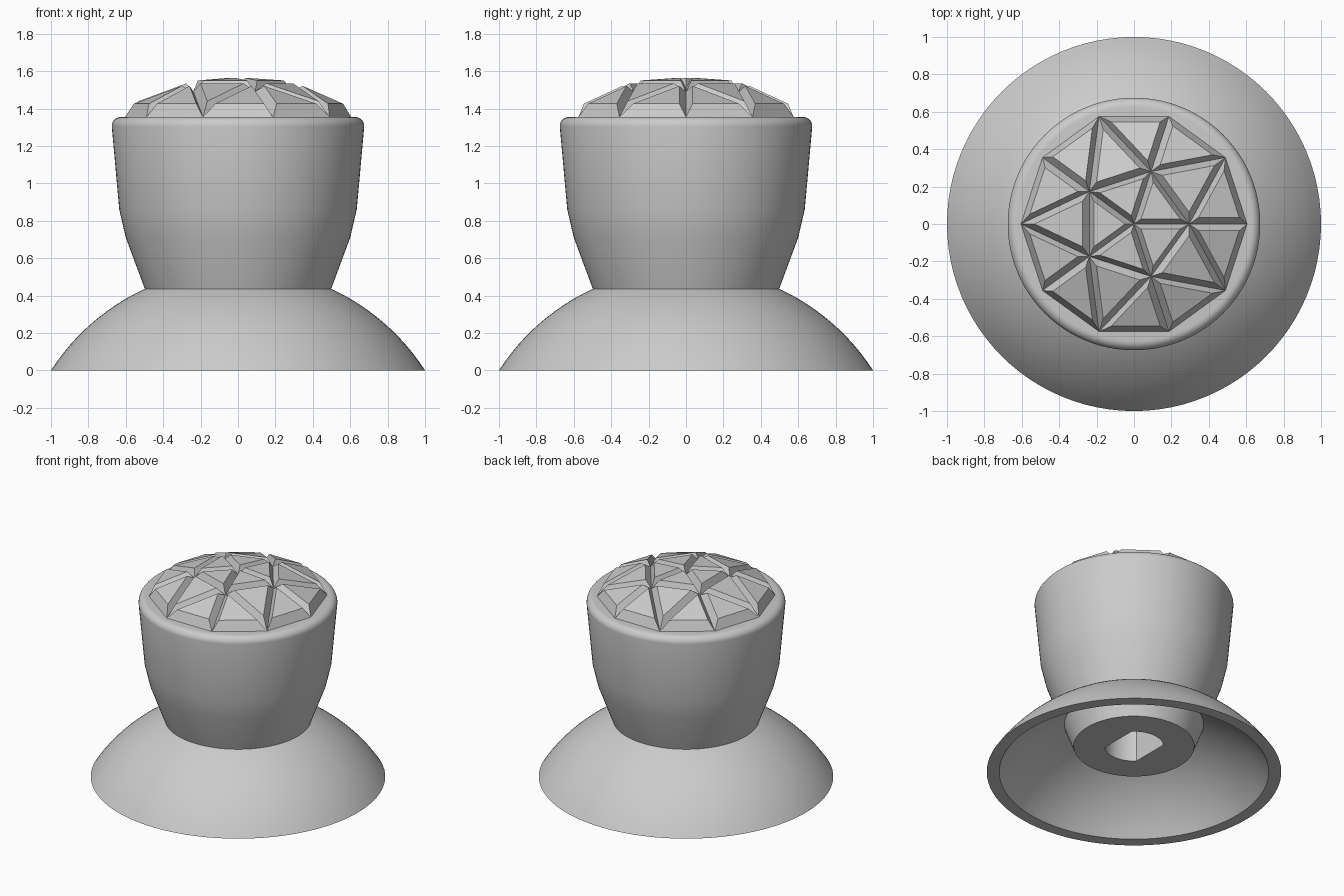
import bpy, bmesh
from math import sin, cos, pi, sqrt, radians
from mathutils import Vector

cube = bpy.data.objects.get("Cube")
if cube:
    bpy.data.objects.remove(cube, do_unlink=True)

SEGMENTS = 96
grey = bpy.data.materials.new("plain grey")
grey.use_nodes = True
grey.diffuse_color = (0.6, 0.6, 0.6, 1)
grey.node_tree.nodes["Principled BSDF"].inputs["Base Color"].default_value = grey.diffuse_color


def finish(name, bm):
    bmesh.ops.remove_doubles(bm, verts=bm.verts, dist=0.0005)
    bmesh.ops.recalc_face_normals(bm, faces=bm.faces)
    mesh = bpy.data.meshes.new(name)
    bm.to_mesh(mesh)
    bm.free()
    mesh.materials.append(grey)
    obj = bpy.data.objects.new(name, mesh)
    bpy.context.collection.objects.link(obj)
    return obj


def lathe(name, profile, closed=False):
    """Spin a (radius, height) profile round the z axis."""
    bm = bmesh.new()
    verts = [bm.verts.new((r, 0, z)) for r, z in profile]
    pairs = list(zip(verts, verts[1:]))
    if closed:
        pairs.append((verts[-1], verts[0]))
    edges = [bm.edges.new(p) for p in pairs]
    bmesh.ops.spin(bm, geom=verts + edges, cent=(0, 0, 0), axis=(0, 0, 1),
                   angle=2 * pi, steps=SEGMENTS, use_merge=True)
    return finish(name, bm)


def activate(obj):
    bpy.ops.object.select_all(action='DESELECT')
    obj.select_set(True)
    bpy.context.view_layer.objects.active = obj


def smooth(obj):
    activate(obj)
    bpy.ops.object.shade_smooth_by_angle(angle=radians(30))


# Hollow domed skirt: two concentric arcs joined by a flat rim
def arc(r_start, r_end, steps=16):
    drop = 0.645
    size = r_start ** 2 + drop ** 2
    radii = [r_start + (r_end - r_start) * i / steps for i in range(steps + 1)]
    return [(r, sqrt(size - r * r) - drop) for r in radii]


skirt = lathe("domed_skirt", arc(1.0, 0.47) + arc(0.915, 0.44)[::-1], closed=True)
smooth(skirt)

# Flared stem with a rounded upper lip, reaching down inside the skirt
lip = [(0.625 + 0.05 * cos(a * pi / 16), 1.305 + 0.05 * sin(a * pi / 16)) for a in range(9)]
stem = lathe("stem", [(0, 0.2), (0.41, 0.2), (0.498, 0.435), (0.6, 0.71), (0.635, 0.86)]
             + lip + [(0, 1.355)])

# Shaft socket: a round hole with two flat sides
cutter = lathe("socket_cutter", [(0, 0), (0.2, 0), (0.2, 0.8), (0, 0.8)])
for v in cutter.data.vertices:
    v.co.x = max(-0.141, min(0.141, v.co.x))
cutter.hide_render = True
socket = stem.modifiers.new("socket", 'BOOLEAN')
socket.operation = 'DIFFERENCE'
socket.solver = 'EXACT'
socket.object = cutter
activate(stem)
bpy.ops.object.modifier_apply(modifier=socket.name)
bpy.data.objects.remove(cutter, do_unlink=True)
smooth(stem)

# Faceted cap: a low triangulated dome with a raised plate on every triangle
bm = bmesh.new()


def ring(count, radius, z):
    return [bm.verts.new((radius * cos(2 * pi * i / count), radius * sin(2 * pi * i / count), z))
            for i in range(count)]


apex = bm.verts.new((0, 0, 1.51))
inner = ring(5, 0.295, 1.49)
outer = ring(10, 0.605, 1.354)
for i in range(5):
    a, b = inner[i], inner[(i + 1) % 5]
    o = [outer[(2 * i + k) % 10] for k in (-1, 0, 1)]
    for tri in ((apex, a, b), (a, o[0], o[1]), (a, o[1], o[2]), (a, o[2], b)):
        bm.faces.new(tri)
plates = bmesh.ops.extrude_discrete_faces(bm, faces=bm.faces[:])["faces"]
for face in plates:
    centre = face.calc_center_median()
    for v in face.verts:
        v.co = v.co.lerp(centre, 0.3) + Vector((0, 0, 0.058))
finish("faceted_cap", bm)
